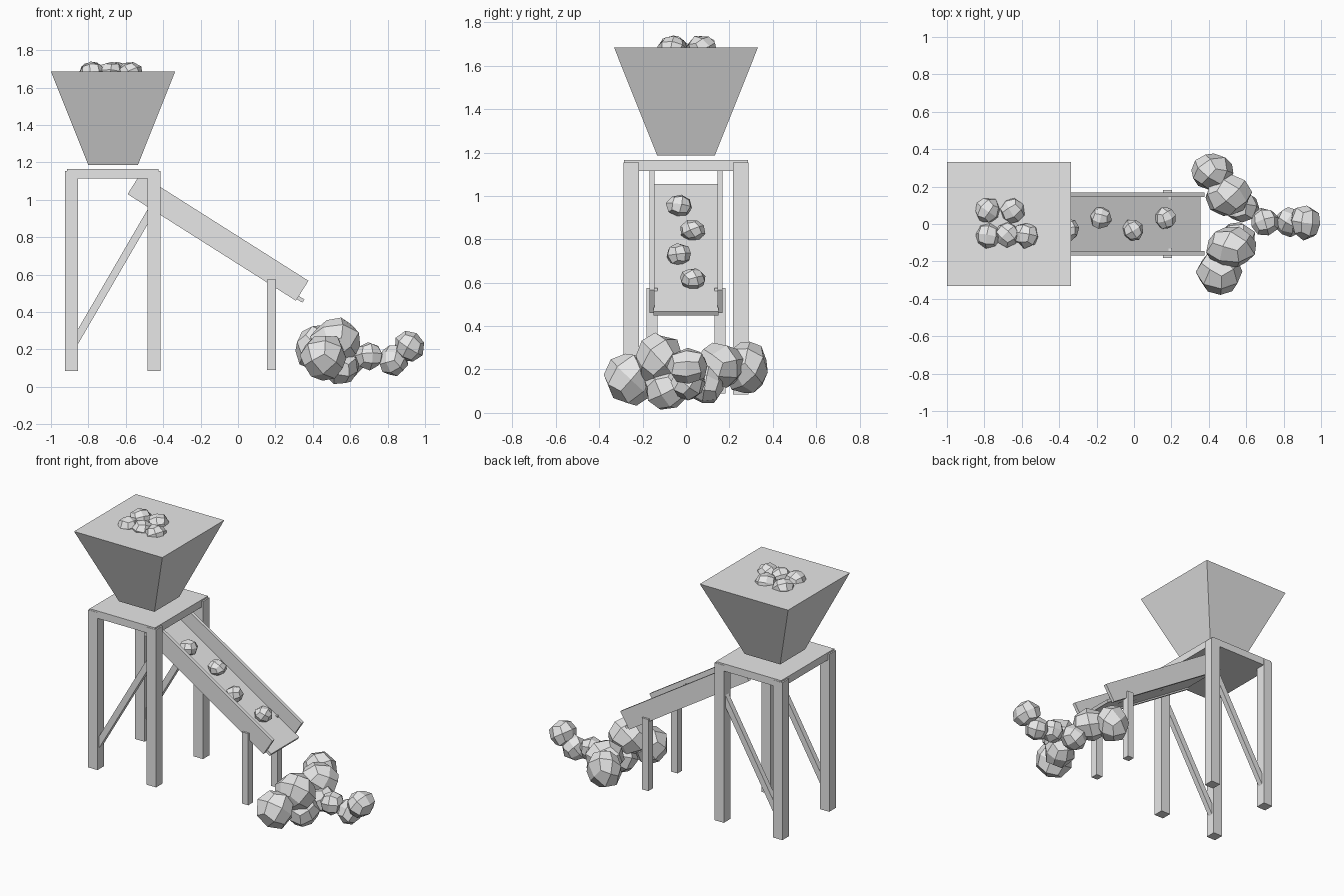
import bpy, bmesh, math, random
from mathutils import Vector, Matrix, Euler

if "Cube" in bpy.data.objects:
    bpy.data.objects.remove(bpy.data.objects["Cube"], do_unlink=True)
random.seed(4)

GREY = (0.8, 0.8, 0.8, 1)
grey = bpy.data.materials.new("plain_grey")
grey.use_nodes = True
grey.diffuse_color = GREY
grey.node_tree.nodes["Principled BSDF"].inputs["Base Color"].default_value = GREY


def finish(bm, name):
    bmesh.ops.recalc_face_normals(bm, faces=bm.faces)
    mesh = bpy.data.meshes.new(name)
    bm.to_mesh(mesh)
    bm.free()
    mesh.materials.append(grey)
    obj = bpy.data.objects.new(name, mesh)
    bpy.context.collection.objects.link(obj)
    return obj


def box(name, centre, size, pitch=0):
    """Box turned about the y axis by pitch."""
    bm = bmesh.new()
    bmesh.ops.create_cube(bm, size=1)
    bm.transform(Matrix.Translation(centre) @ Matrix.Rotation(pitch, 4, 'Y')
                 @ Matrix.Diagonal((*size, 1)))
    return finish(bm, name)


def rock(name, centre, radii):
    """Faceted boulder: a rounded, subdivided cube with uneven corners."""
    bm = bmesh.new()
    bmesh.ops.create_cube(bm, size=2)
    bmesh.ops.subdivide_edges(bm, edges=bm.edges, cuts=1, use_grid_fill=True)
    turn = Euler([random.uniform(0, math.tau) for _ in range(3)]).to_matrix()
    for v in bm.verts:
        p = turn @ v.co.normalized() * random.uniform(0.96, 1.1)
        v.co = Vector(centre) + Vector(a * r for a, r in zip(p, radii))
    return finish(bm, name)


# Hopper: closed, tapering funnel
bm = bmesh.new()
bmesh.ops.create_cube(bm, size=2)
for v in bm.verts:
    top = v.co.z > 0
    half = 0.332 if top else 0.133
    v.co = (v.co.x * half - 0.668, v.co.y * half, 1.685 if top else 1.187)
finish(bm, "hopper")

# Stand: top plate, four legs and two diagonal braces
box("stand_top", (-0.67, 0, 1.14), (0.49, 0.57, 0.05))
for side, y in (("left", 0.252), ("right", -0.252)):
    for end, x in (("inner", -0.45), ("outer", -0.89)):
        box(f"stand_leg_{side}_{end}", (x, y, 0.62), (0.07, 0.07, 1.07))
    low, high = Vector((-0.875, y, 0.235)), Vector((-0.465, y, 0.94))
    d = high - low
    box(f"brace_{side}", (low + high) / 2, (d.length, 0.035, 0.04),
        -math.atan2(d.z, d.x))

# Chute: sloping bed with two side walls and support legs
slope = math.atan2(0.57, 0.90)
along = Vector((math.cos(slope), 0, -math.sin(slope)))
up = Vector((math.sin(slope), 0, math.cos(slope)))
start = Vector((-0.59, 0, 1.03))
box("chute_bed", start + along * 0.55 + up * 0.02, (1.10, 0.3, 0.02), slope)
for side, s in (("left", 1), ("right", -1)):
    box(f"chute_wall_{side}",
        start + along * 0.532 + up * 0.063 + Vector((0, s * 0.157, 0)),
        (1.065, 0.023, 0.126), slope)
    box(f"chute_leg_{side}", (0.18, s * 0.157, 0.332), (0.048, 0.05, 0.486))

# Rocks heaped in the hopper
for i, (x, y) in enumerate([(-0.78, 0.072), (-0.65, 0.072), (-0.78, -0.065),
                            (-0.68, -0.055), (-0.575, -0.06)]):
    rock(f"hopper_rock_{i + 1}", (x, y, 1.68), (0.068, 0.068, 0.058))

# Rocks sliding down the chute
for i in range(4):
    rock(f"chute_rock_{i + 1}",
         (-0.35 + 0.173 * i, -0.032 if i % 2 == 0 else 0.032, 0.955 - 0.113 * i),
         (0.056, 0.058, 0.05))

# Pile of large rocks at the end, trailing off to small ones
pile = [
    ((0.415, 0.28, 0.21), (0.112, 0.098, 0.125)),
    ((0.50, 0.155, 0.22), (0.122, 0.112, 0.10)),
    ((0.58, 0.09, 0.125), (0.085, 0.085, 0.085)),
    ((0.55, -0.09, 0.11), (0.10, 0.10, 0.10)),
    ((0.52, -0.125, 0.245), (0.13, 0.11, 0.12)),
    ((0.46, -0.255, 0.16), (0.12, 0.115, 0.12)),
    ((0.70, 0.01, 0.165), (0.075, 0.075, 0.075)),
    ((0.83, 0.01, 0.14), (0.076, 0.076, 0.08)),
    ((0.915, 0.01, 0.215), (0.08, 0.092, 0.085)),
]
for i, (centre, radii) in enumerate(pile):
    rock(f"pile_rock_{i + 1}", centre, radii)
